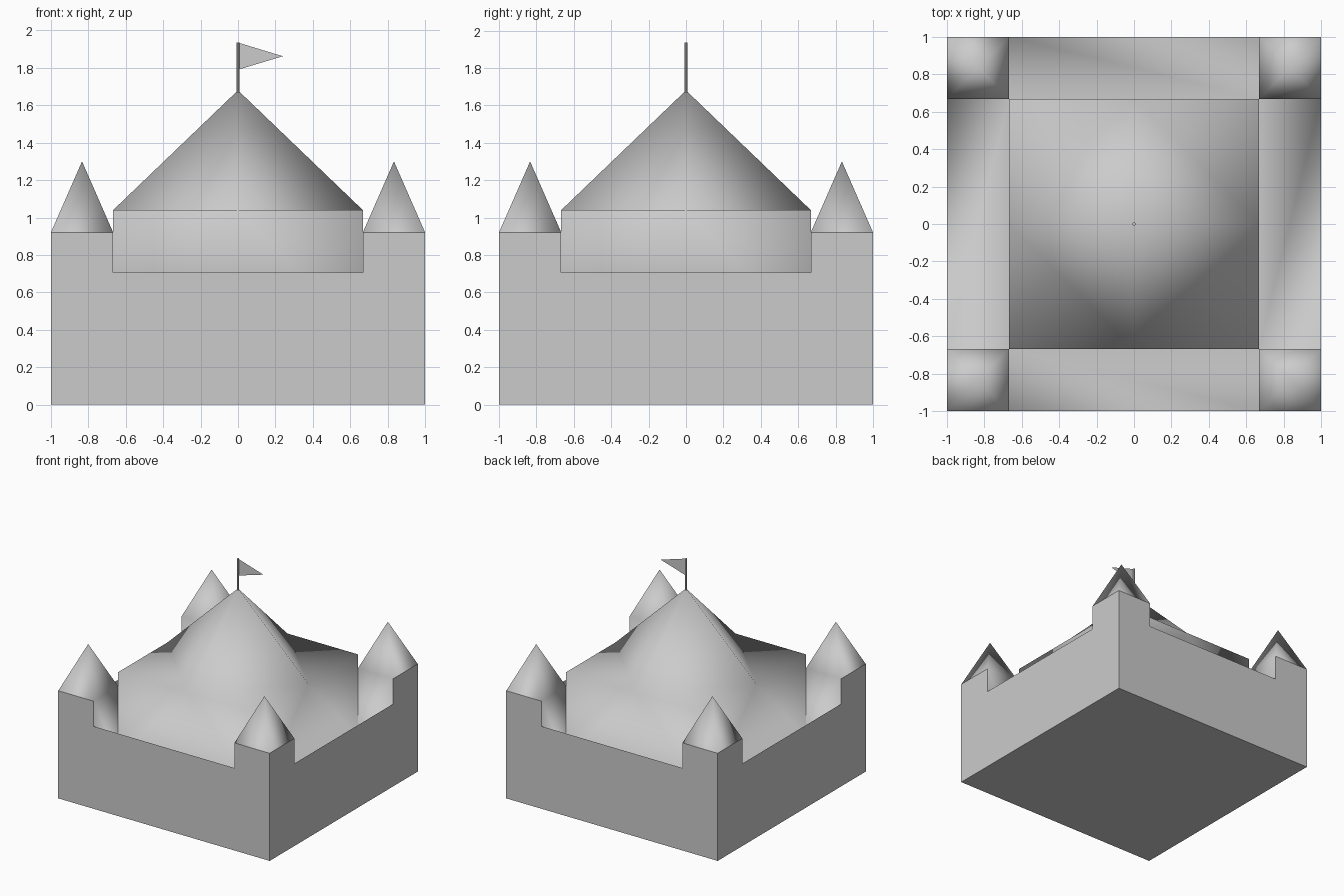
import bpy
import bmesh
from math import pi
from mathutils import Matrix, Vector

cube = bpy.data.objects.get("Cube")
if cube:
    bpy.data.objects.remove(cube, do_unlink=True)

# Main measurements
OUT, INN = 1.0, 0.667
FLOOR, WALL, TOWER, TIP = 0.335, 0.705, 0.92, 1.30
EAVE, APEX, POLE = 1.04, 1.68, 1.935
MID = (OUT + INN) / 2

stone = bpy.data.materials.new("light_grey_stone")
stone.use_nodes = True
stone.diffuse_color = (0.6, 0.6, 0.6, 1)
stone.node_tree.nodes["Principled BSDF"].inputs["Base Color"].default_value = (0.6, 0.6, 0.6, 1)


def add_face(bm, points, facing, turn=0):
    """Add one face, turned by quarter turns, with its normal towards facing."""
    rot = Matrix.Rotation(turn * pi / 2, 3, "Z")
    face = bm.faces.new([bm.verts.new(rot @ Vector(p)) for p in points])
    face.normal_update()
    if face.normal.dot(rot @ Vector(facing)) < 0:
        face.normal_flip()


def finish(bm, name, smooth):
    bmesh.ops.remove_doubles(bm, verts=bm.verts, dist=0.0005)
    for face in bm.faces:
        face.smooth = smooth
    mesh = bpy.data.meshes.new(name)
    bm.to_mesh(mesh)
    bm.free()
    mesh.materials.append(stone)
    obj = bpy.data.objects.new(name, mesh)
    bpy.context.collection.objects.link(obj)
    return obj


# Outer wall: thin sides with raised corners, and the underside
bm = bmesh.new()
half = [(OUT, 0), (OUT, TOWER), (INN, TOWER), (INN, WALL)]
outline = half + [(-x, z) for x, z in reversed(half)]
for k in range(4):
    add_face(bm, [(x, -OUT, z) for x, z in outline], (0, -1, 0), k)
add_face(bm, [(-OUT, -OUT, 0), (OUT, -OUT, 0), (OUT, OUT, 0), (-OUT, OUT, 0)], (0, 0, -1))
finish(bm, "outer_wall", False)

# Courtyard, keep and corner towers share one smooth surface
bm = bmesh.new()
for k in range(4):
    base_l, base_r = (-INN, -INN, FLOOR), (INN, -INN, FLOOR)
    top_l, top_r = (-INN, -INN, EAVE), (INN, -INN, EAVE)
    mid, side = (0, -INN, EAVE), (INN, 0, EAVE)

    # Courtyard floor strip
    add_face(bm, [base_l, base_r, (INN, -OUT, FLOOR), (-INN, -OUT, FLOOR)], (0, 0, 1), k)

    # Keep wall
    for tri in ([base_l, base_r, mid], [base_l, mid, top_l], [base_r, top_r, mid]):
        add_face(bm, tri, (0, -1, 0), k)

    # Flat corner of the keep and the diamond roof above it
    add_face(bm, [mid, top_r, side], (0, 0, 1), k)
    add_face(bm, [mid, side, (0, 0, APEX)], (1, -1, 1), k)

    # Tower inner walls
    add_face(bm, [base_r, (INN, -OUT, FLOOR), (INN, -OUT, TOWER), (INN, -INN, TOWER)],
             (-1, 0, 0), k)
    add_face(bm, [base_r, (OUT, -INN, FLOOR), (OUT, -INN, TOWER), (INN, -INN, TOWER)],
             (0, 1, 0), k)

    # Tower roof
    ring = [(INN, -OUT), (OUT, -OUT), (OUT, -INN), (INN, -INN)]
    for i in range(4):
        a, b = ring[i], ring[(i + 1) % 4]
        away = ((a[0] + b[0]) / 2 - MID, (a[1] + b[1]) / 2 + MID, 0.1)
        add_face(bm, [(*a, TOWER), (*b, TOWER), (MID, -MID, TIP)], away, k)
finish(bm, "keep_and_towers", True)

# Flag pole
bm = bmesh.new()
bottom = APEX - 0.03
bmesh.ops.create_cone(bm, cap_ends=True, segments=8, radius1=0.009, radius2=0.009,
                      depth=POLE - bottom,
                      matrix=Matrix.Translation((0, 0, (POLE + bottom) / 2)))
finish(bm, "flag_pole", False)

# Pennant
bm = bmesh.new()
add_face(bm, [(0, 0, POLE), (0, 0, POLE - 0.145), (0.24, 0, POLE - 0.073)], (0, -1, 0))
finish(bm, "flag", False)
